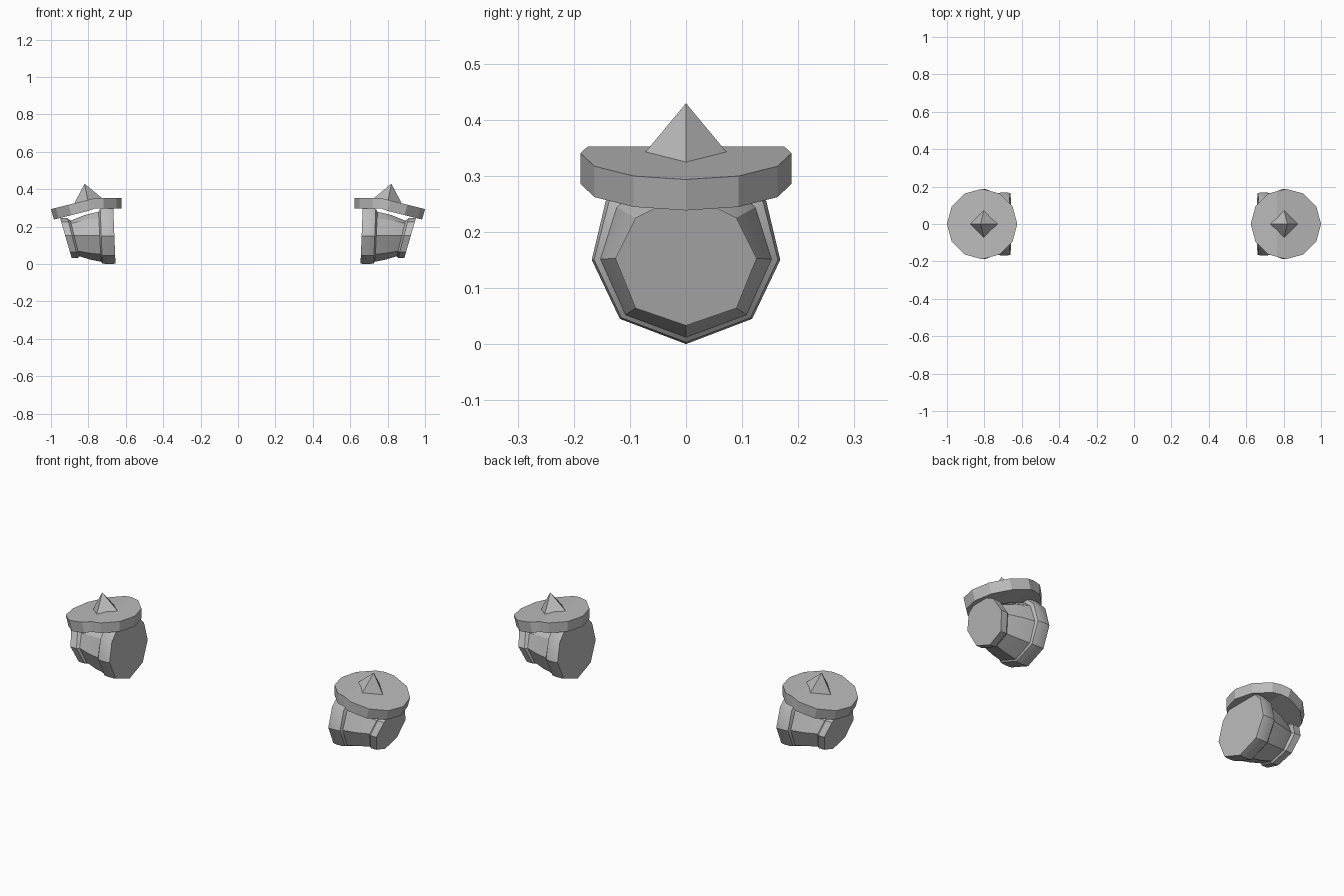
import bpy, bmesh, math
from mathutils import Matrix, Vector

if "Cube" in bpy.data.objects:
    bpy.data.objects.remove(bpy.data.objects["Cube"], do_unlink=True)

steel = bpy.data.materials.new("grey steel")
steel.use_nodes = True
GREY = (0.5, 0.5, 0.5, 1)
steel.diffuse_color = GREY
steel.node_tree.nodes["Principled BSDF"].inputs["Base Color"].default_value = GREY

PLATE_X, BEND_X, TILT = 0.812, 0.765, 0.25


def finish(bm, name, side, smooth=None):
    """Mirror to the wanted side and turn the bmesh into an object."""
    bmesh.ops.scale(bm, vec=(side, 1, 1), verts=bm.verts)
    bmesh.ops.recalc_face_normals(bm, faces=bm.faces)
    mesh = bpy.data.meshes.new(name)
    bm.to_mesh(mesh)
    bm.free()
    mesh.materials.append(steel)
    obj = bpy.data.objects.new(name, mesh)
    bpy.context.collection.objects.link(obj)
    if smooth:
        bpy.ops.object.select_all(action="DESELECT")
        obj.select_set(True)
        bpy.context.view_layer.objects.active = obj
        bpy.ops.object.shade_smooth_by_angle(angle=math.radians(smooth))


# Half cross-sections (y, z) of the inner and outer ends, bottom to top
INNER = [(0, 0), (0.118, 0.045), (0.168, 0.15), (0.143, 0.255), (0.1, 0.3)]
OUTER = [(0, 0.033), (0.09, 0.064), (0.126, 0.153), (0.09, 0.225), (0.05, 0.245)]

# Rings: x at the ground, lean outwards, blend from inner to outer section
RINGS = [(0.655, 0.04, 0.08), (0.67, 0.04, 0), (0.705, 0.04, 0),
         (0.725, 0.04, 0.1), (0.732, 0.05, 0.37), (0.785, 0.14, 0.7),
         (0.838, 0.25, 1.25), (0.848, 0.26, 1), (0.88, 0.29, 1)]


def shoulder_cup(name, side):
    bm = bmesh.new()
    loops = []
    for x, lean, t in RINGS:
        half = [Vector(a).lerp(Vector(b), t) for a, b in zip(INNER, OUTER)]
        section = [(p.x, p.y) for p in half]
        section += [(-y, z) for y, z in reversed(section[1:])]
        loops.append([bm.verts.new((x + lean * z, y, z)) for y, z in section])
    n = len(loops[0])
    for a, b in zip(loops, loops[1:]):
        for i in range(n):
            j = (i + 1) % n
            bm.faces.new((a[i], a[j], b[j], b[i]))
    bm.faces.new(loops[0])
    bm.faces.new(loops[-1])
    finish(bm, name, side, 30)


def top_plate(name, side):
    # Twelve-sided disc, folded down beyond the bend line
    bm = bmesh.new()
    bmesh.ops.create_cone(bm, cap_ends=True, segments=12, radius1=0.188,
                          radius2=0.188, depth=0.055,
                          matrix=Matrix.Translation((PLATE_X, 0, 0.3245)))
    bmesh.ops.bisect_plane(bm, geom=bm.verts[:] + bm.edges[:] + bm.faces[:],
                           plane_co=(BEND_X, 0, 0), plane_no=(1, 0, 0))
    for v in bm.verts:
        reach = v.co.x - BEND_X
        if reach > 0.001:
            if v.co.z < 0.32:
                v.co.x -= 0.016
            v.co.z -= TILT * reach
    finish(bm, name, side)


def spike(name, side):
    # Four-sided point standing square to the folded plate
    bm = bmesh.new()
    place = (Matrix.Translation((0.802, 0, 0.339))
             @ Matrix.Rotation(math.atan(0.2), 4, "Y")
             @ Matrix.Translation((0, 0, 0.046)))
    bmesh.ops.create_cone(bm, cap_ends=True, segments=4, radius1=0.075,
                          radius2=0, depth=0.092, matrix=place)
    bmesh.ops.remove_doubles(bm, verts=bm.verts, dist=0.0001)
    finish(bm, name, side)


for label, side in (("left", 1), ("right", -1)):
    shoulder_cup(label + "_shoulder_cup", side)
    top_plate(label + "_top_plate", side)
    spike(label + "_spike", side)
